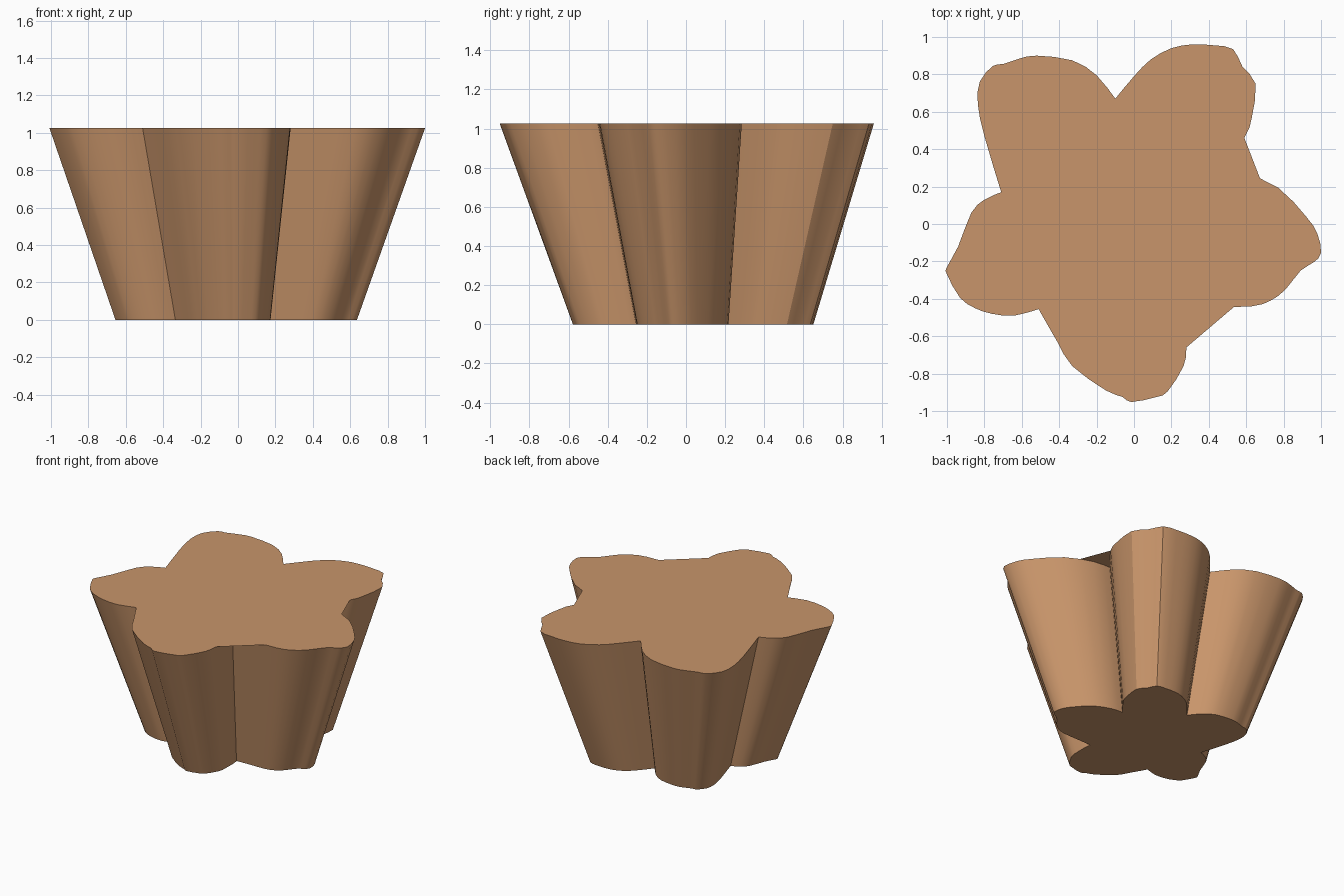
import bpy, bmesh, math
from mathutils import Vector

if "Cube" in bpy.data.objects:
    bpy.data.objects.remove(bpy.data.objects["Cube"])

HEIGHT = 1.025
BOTTOM_SCALE = 0.643
BOTTOM_SHIFT = Vector((-0.007, 0.034))

# Five petals clockwise from the back; each starts at its inner notch
PETALS = [
    [(-.10, .67), (0, .79), (.09, .88), (.20, .94), (.31, .96), (.43, .955), (.53, .935),
     (.58, .84), (.65, .75), (.63, .57), (.59, .46)],
    [(.45, .285), (.58, .275), (.77, .195), (.92, .04), (.98, -.05), (1, -.155),
     (.96, -.205), (.89, -.25), (.81, -.35), (.73, -.41), (.63, -.44), (.43, -.445)],
    [(.27, -.45), (.28, -.50), (.28, -.66), (.265, -.76), (.18, -.895), (.12, -.925),
     (-.015, -.952), (-.06, -.925), (-.15, -.89), (-.33, -.76), (-.41, -.63)],
    [(-.51, -.455), (-.64, -.49), (-.76, -.48), (-.85, -.45), (-.93, -.395), (-1, -.27),
     (-1, -.23), (-.94, -.12), (-.87, .06), (-.80, .13)],
    [(-.71, .17), (-.80, .47), (-.835, .64), (-.825, .76), (-.755, .845), (-.70, .855),
     (-.61, .885), (-.52, .90), (-.33, .875), (-.20, .795)],
]


def petal_curve(pts, steps=2):
    """Smooth curve through the points of one petal, sharp at both notches."""
    p = [Vector(q) for q in pts]
    p = [p[0]] + p + [p[-1]]
    out = []
    for a, b, c, d in zip(p, p[1:], p[2:], p[3:]):
        for i in range(steps):
            t = i / steps
            out.append(0.5 * (2 * b + (c - a) * t + (2 * a - 5 * b + 4 * c - d) * t ** 2
                              + (3 * b - a - 3 * c + d) * t ** 3))
    return out


outline = []
for i, petal in enumerate(PETALS):
    outline += petal_curve(petal + [PETALS[(i + 1) % 5][0]])
outline.reverse()

# Tapered flower body: wide top, smaller bottom
bm = bmesh.new()
top = [bm.verts.new((q.x, q.y, HEIGHT)) for q in outline]
low = [q * BOTTOM_SCALE + BOTTOM_SHIFT for q in outline]
bottom = [bm.verts.new((q.x, q.y, 0)) for q in low]
bm.faces.new(top)
bm.faces.new(bottom[::-1])
n = len(top)
for i in range(n):
    j = (i + 1) % n
    bm.faces.new((bottom[i], bottom[j], top[j], top[i]))
# Triangulate the concave caps
bmesh.ops.triangulate(bm, faces=[f for f in bm.faces if len(f.verts) > 4])
bmesh.ops.recalc_face_normals(bm, faces=bm.faces)
mesh = bpy.data.meshes.new("flower_body")
bm.to_mesh(mesh)
bm.free()

body = bpy.data.objects.new("flower_body", mesh)
bpy.context.collection.objects.link(body)
mat = bpy.data.materials.new("tan")
mat.diffuse_color = (0.58, 0.30, 0.145, 1)
mat.use_nodes = True
mat.node_tree.nodes["Principled BSDF"].inputs["Base Color"].default_value = mat.diffuse_color
mesh.materials.append(mat)

bpy.context.view_layer.objects.active = body
body.select_set(True)
bpy.ops.object.shade_smooth_by_angle(angle=math.radians(30))
